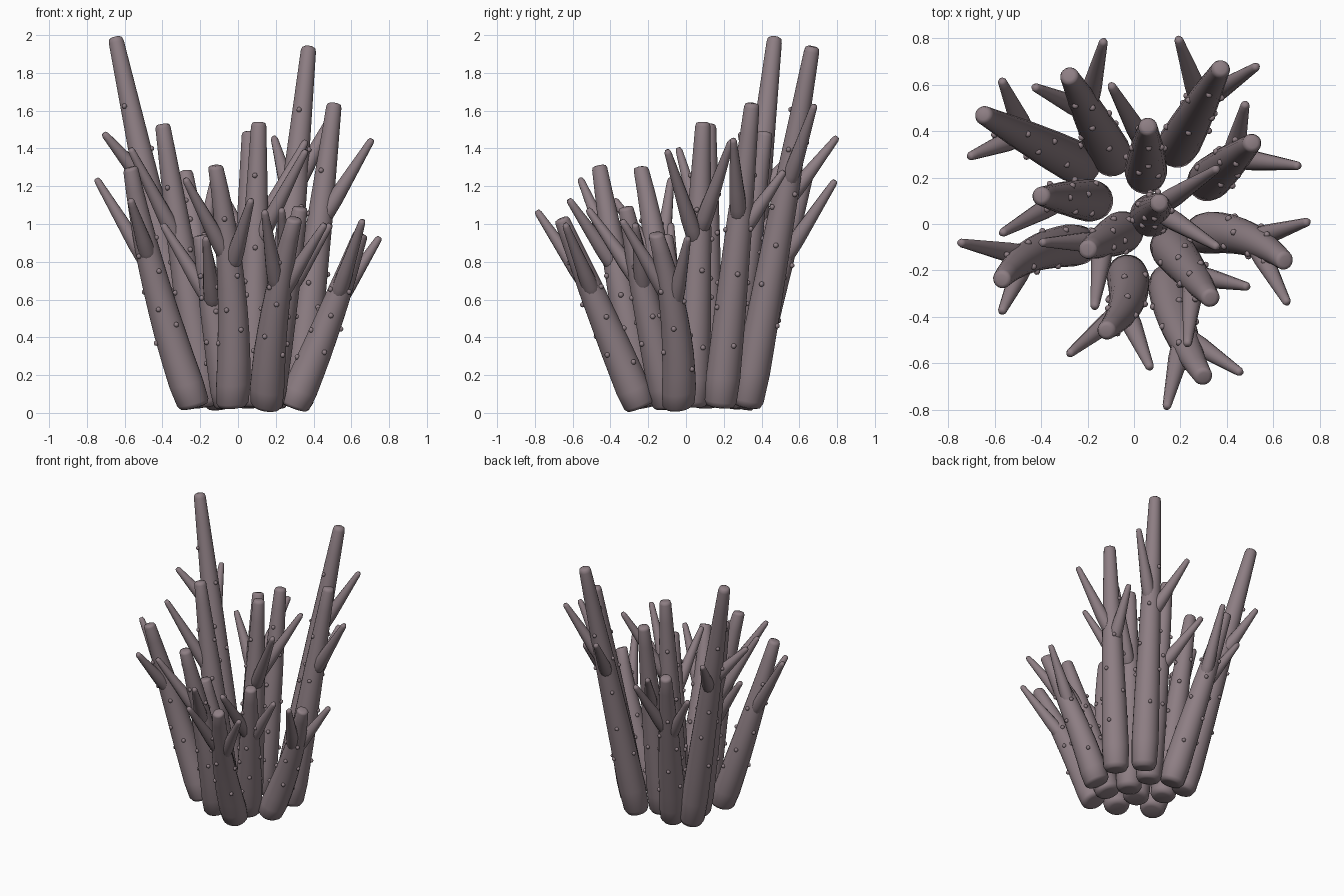
import bpy, bmesh, math, random
from mathutils import Vector, Matrix

if "Cube" in bpy.data.objects:
    bpy.data.objects.remove(bpy.data.objects["Cube"])

random.seed(4)
mat = bpy.data.materials.new("coral_skin")
mat.diffuse_color = (0.27, 0.21, 0.23, 1)
mat.use_nodes = True
mat.node_tree.nodes["Principled BSDF"].inputs["Base Color"].default_value = mat.diffuse_color

# (position along length, radius)
STALK = [(0, .05), (.004, .072), (.02, .086), (.1, .092), (.3, .085),
         (.6, .069), (.985, .041), (.996, .036), (1, .022)]
BRANCH = [(0, .02), (.1, .044), (.3, .043), (.97, .019), (1, .013)]

# base xy, tip xyz, side branch tips
STALKS = [
    ((-.22, .25), (-.65, .47, 1.99), [(-.57, .62, 1.43), (-.71, .29, 1.48)]),
    ((-.09, .28), (-.28, .64, 1.28), [(-.43, .59, 1.12), (-.13, .79, 1.23)]),
    ((.05, .21), (.06, .42, 1.49), [(-.10, .60, 1.20)]),
    ((.18, .32), (.375, .67, 1.94), [(.19, .80, 1.46), (.53, .68, 1.63)]),
    ((.31, .18), (.51, .35, 1.64), [(.48, .52, 1.28), (.71, .25, 1.45)]),
    ((.07, .03), (.11, .09, 1.54), [(.36, -.10, 1.39), (.36, .24, 1.44)]),
    ((.29, -.04), (.65, -.16, .95), [(.75, .01, .93), (.66, -.34, 1.02)]),
    ((.15, -.09), (.33, -.32, 1.09), [(.49, -.27, 1.0), (.23, -.52, 1.08)]),
    ((.15, -.24), (.30, -.66, 1.03), [(.46, -.64, 1.0), (.14, -.79, 1.07)]),
    ((-.03, -.21), (-.12, -.46, 1.31), [(.07, -.62, 1.13), (-.28, -.56, 1.24)]),
    ((-.04, -.03), (-.20, -.11, .94), [(-.17, -.36, .93), (-.40, -.08, 1.0)]),
    ((-.23, -.09), (-.57, -.24, 1.30), [(-.75, -.08, 1.24), (-.57, -.38, 1.13)]),
    ((-.17, .10), (-.40, .12, 1.53), [(-.57, -.04, 1.40)]),
]
# Stalks that bow sideways
BOWED = {7: (.01, .04), 9: (-.03, 0), 10: (.04, -.01), 12: (-.03, .035)}


def finish(bm, name):
    me = bpy.data.meshes.new(name)
    bm.to_mesh(me)
    bm.free()
    me.materials.append(mat)
    ob = bpy.data.objects.new(name, me)
    bpy.context.collection.objects.link(ob)
    bpy.context.view_layer.objects.active = ob
    ob.select_set(True)
    bpy.ops.object.shade_smooth_by_angle(angle=math.radians(75))
    ob.select_set(False)


def frame(a, b):
    d = (b - a).normalized()
    u = d.orthogonal().normalized()
    return u, d.cross(u)


def along(a, b, bow, t):
    return a.lerp(b, t) + bow * 4 * t * (1 - t)


def radius_at(profile, t):
    for (t0, r0), (t1, r1) in zip(profile, profile[1:]):
        if t <= t1:
            return r0 + (r1 - r0) * (t - t0) / (t1 - t0)


def tapered_tube(bm, a, b, profile, sides, bow=Vector()):
    u, v = frame(a, b)
    # profile stations plus even steps, so that bows stay smooth
    stations = sorted({t for t, r in profile} | {i / 10 for i in range(2, 10)})
    rings = []
    for t in stations:
        c, r = along(a, b, bow, t), radius_at(profile, t)
        rings.append([bm.verts.new(c + (u * math.cos(k) + v * math.sin(k)) * r)
                      for k in (2 * math.pi * i / sides for i in range(sides))])
    for lo, hi in zip(rings, rings[1:]):
        for i in range(sides):
            j = (i + 1) % sides
            bm.faces.new((lo[i], lo[j], hi[j], hi[i]))
    bm.faces.new(rings[0][::-1])
    bm.faces.new(rings[-1])


for n, (base, tip, branches) in enumerate(STALKS, 1):
    a, b = Vector((*base, .03)), Vector(tip)
    bow = Vector((*BOWED.get(n, (0, 0)), 0))
    # Main stalk
    bm = bmesh.new()
    tapered_tube(bm, a, b, STALK, 20, bow)
    finish(bm, f"stalk_{n}")
    # Side branches leaving the stalk a little past half height
    bm = bmesh.new()
    for k, end in enumerate(branches):
        start = along(a, b, bow, .56 + .04 * k)
        tapered_tube(bm, start, Vector(end), BRANCH, 12)
    finish(bm, f"side_branches_{n}")
    # Small bumps scattered over the stalk surface
    bm = bmesh.new()
    u, v = frame(a, b)
    for k in range(13):
        t = .2 + .62 * (k + random.random()) / 13
        ang = k * 2.4 + random.uniform(-.4, .4)
        out = u * math.cos(ang) + v * math.sin(ang)
        p = along(a, b, bow, t) + out * (radius_at(STALK, t) + .002)
        bmesh.ops.create_uvsphere(bm, u_segments=10, v_segments=6, radius=.014,
                                  matrix=Matrix.Translation(p))
    finish(bm, f"bumps_{n}")
